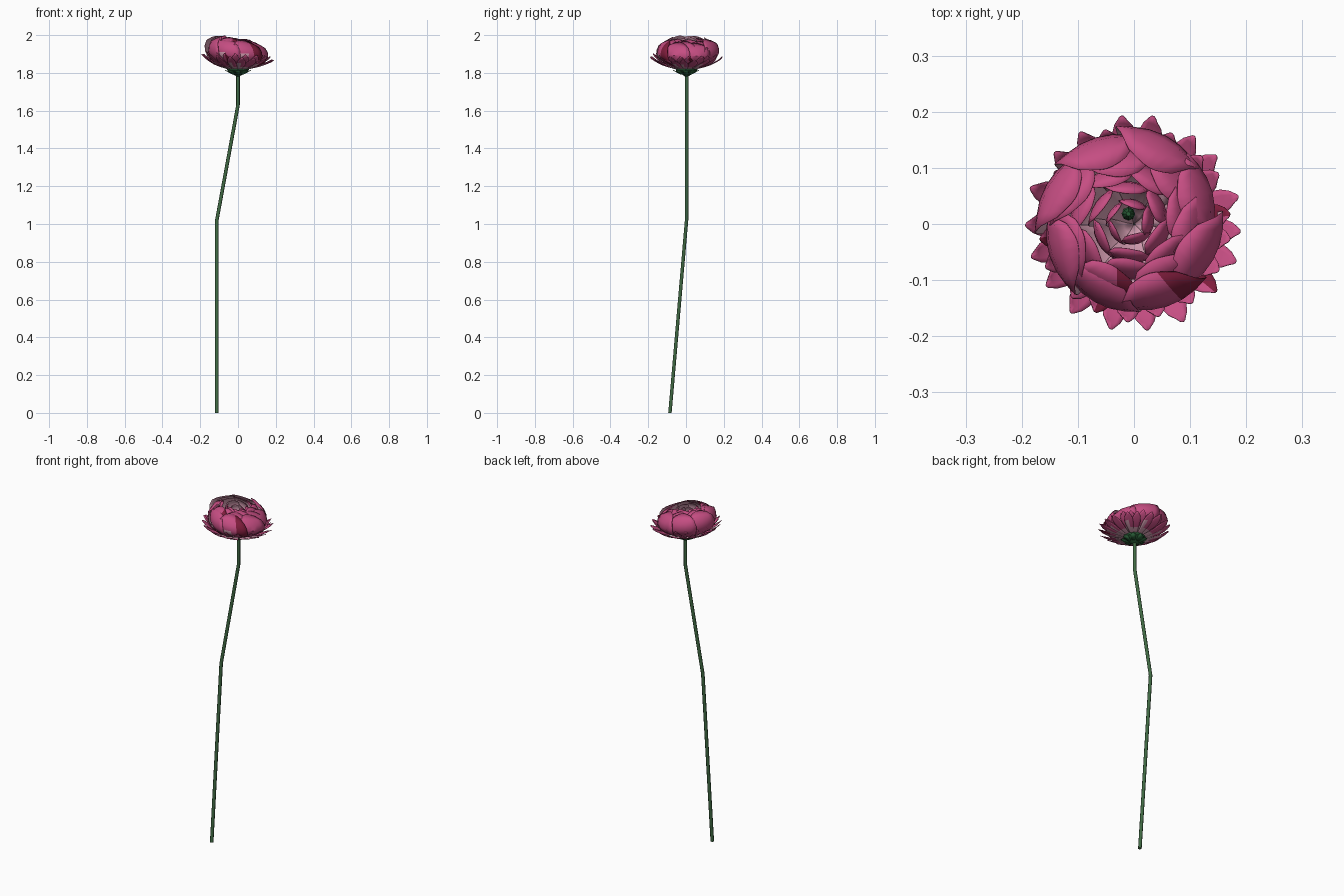
import bpy, bmesh, math, random
from mathutils import Vector

if "Cube" in bpy.data.objects:
    bpy.data.objects.remove(bpy.data.objects["Cube"])
random.seed(4)


def mat(name, c):
    m = bpy.data.materials.new(name)
    m.diffuse_color = (*c, 1)
    m.use_nodes = True
    m.node_tree.nodes["Principled BSDF"].inputs["Base Color"].default_value = m.diffuse_color
    return m


PINK = mat("petal pink", (0.56, 0.075, 0.225))
PALE = mat("pale pink", (0.70, 0.36, 0.47))
DARK = mat("crimson", (0.21, 0.012, 0.045))
STEM = mat("stem green", (0.05, 0.14, 0.055))
CALYX = mat("calyx green", (0.022, 0.11, 0.038))


def finish(name, bm, mats, smooth=40):
    me = bpy.data.meshes.new(name)
    bm.to_mesh(me)
    bm.free()
    for m in mats:
        me.materials.append(m)
    ob = bpy.data.objects.new(name, me)
    bpy.context.collection.objects.link(ob)
    bpy.ops.object.select_all(action='DESELECT')
    ob.select_set(True)
    bpy.context.view_layer.objects.active = ob
    bpy.ops.object.shade_smooth_by_angle(angle=math.radians(smooth))
    return ob


def loft(bm, rings):
    vs = [[bm.verts.new(p) for p in r] for r in rings]
    n = len(vs[0])
    for a, b in zip(vs, vs[1:]):
        for i in range(n):
            j = (i + 1) % n
            bm.faces.new((a[i], a[j], b[j], b[i]))
    bm.faces.new(vs[0][::-1])
    bm.faces.new(vs[-1])


def circle(c, r, n):
    return [Vector(c) + Vector((r * math.cos(k * math.tau / n), r * math.sin(k * math.tau / n), 0))
            for k in range(n)]


def sample(pts, t):
    """Linear lookup along evenly spaced profile points."""
    f = min(max(t, 0), 1) * (len(pts) - 1)
    i = min(int(f), len(pts) - 2)
    return [a + (b - a) * (f - i) for a, b in zip(pts[i], pts[i + 1])]


def petal_ring(name, count, profile, half, widths, start, centre=(0, 0), lean=0.0,
               droop=0.08, skew=0.05, jitter=0.04, rows=7, cols=6, pale_upto=0.15,
               dark_chance=0.2, patch_chance=0.2, inside=None):
    """Ring of cupped petals: pink outside, a pale base, some pale patches and crimson edges."""
    bm = bmesh.new()
    for k in range(count):
        ang = math.radians(start) + k * math.tau / count + random.uniform(-.06, .06)
        size = 1 + random.uniform(-jitter, jitter)
        dark = random.random() < dark_chance
        patch = random.random() < patch_chance
        grid = []
        for i in range(rows + 1):
            t = i / rows
            w = sample(widths, t)[0] * half
            row = []
            for j in range(cols + 1):
                u = 2 * j / cols - 1
                r, z = sample(profile, t * (1 - droop * u * u))
                r *= size * (1 + skew * u)
                a = ang + math.radians(w) * u
                x, y = r * math.cos(a), r * math.sin(a)
                z = 1.82 + (z - 1.82) * (1 + (size - 1) * .8) - lean * x * t
                row.append(bm.verts.new((x + centre[0] * t, y + centre[1] * t, z)))
            grid.append(row)
        for i in range(rows):
            for j in range(cols):
                f = bm.faces.new((grid[i][j], grid[i][j + 1], grid[i + 1][j + 1], grid[i + 1][j]))
                t = i / rows
                if t < pale_upto or (patch and t < .5 and j < cols / 2):
                    f.material_index = 1
                elif dark and j >= cols - 2 and t > .4:
                    f.material_index = 2
    inside = inside or PALE
    ob = finish(name, bm, [PINK, PALE, DARK, inside, PALE, DARK])
    s = ob.modifiers.new("thickness", 'SOLIDIFY')
    s.thickness = 0.0015
    s.offset = -1
    s.material_offset = 3
    return ob


# Bent stem, with two kinks
bm = bmesh.new()
path = [(-.112, -.085, 0), (-.112, .003, 1.02), (0, .005, 1.63), (0, .005, 1.80)]
loft(bm, [circle(p, .0095, 10) for p in path])
finish("stem", bm, [STEM])

# Calyx cup under the flower
bm = bmesh.new()
loft(bm, [circle((0, .003, z), r, 16) for r, z in
          [(.010, 1.782), (.030, 1.795), (.056, 1.812), (.058, 1.822), (.045, 1.828)]])
finish("calyx", bm, [CALYX])

# Small sepals around the cup
bm = bmesh.new()
for k in range(8):
    a = k * math.tau / 8
    pts = [(.028, -.3), (.060, -.28), (.068, 0), (.060, .28), (.028, .3)]
    bm.faces.new([bm.verts.new((r * math.cos(a + d), r * math.sin(a + d), 1.778 + r * .55))
                  for r, d in pts])
sep = finish("sepals", bm, [CALYX])
sep.modifiers.new("thickness", 'SOLIDIFY').thickness = 0.003

# Narrow pointed guard petals in two layers
guard_w = [(1.0,), (1.0,), (1.0,), (.9,), (.68,), (.2,)]
petal_ring("lower_guard_petals", 18,
           [(.03, 1.815), (.08, 1.825), (.125, 1.84), (.155, 1.855), (.175, 1.868), (.193, 1.884)],
           10, guard_w, -3, lean=.08, droop=.05, skew=.02, jitter=.02, cols=4,
           pale_upto=.25, dark_chance=.12, patch_chance=.4, inside=PINK)
petal_ring("upper_guard_petals", 18,
           [(.03, 1.82), (.08, 1.833), (.12, 1.85), (.145, 1.868), (.160, 1.883), (.172, 1.900)],
           10.5, guard_w, 7, lean=.08, droop=.05, skew=.02, jitter=.02, cols=4,
           pale_upto=.25, dark_chance=.12, patch_chance=.4, inside=PINK)

# Large cupped petals curling inward, then smaller rings toward the centre
cup_w = [(.8,), (1.0,), (1.0,), (1.0,), (.95,), (.68,)]
mid = (-.012, .005)
petal_ring("outer_cup_petals", 8,
           [(.03, 1.825), (.098, 1.842), (.147, 1.872), (.164, 1.912), (.147, 1.953), (.100, 1.979)],
           31, cup_w, 20, mid, .16)
petal_ring("second_cup_petals", 7,
           [(.03, 1.83), (.085, 1.85), (.125, 1.885), (.140, 1.925), (.122, 1.962), (.083, 1.984)],
           33, cup_w, 45, mid, .16)
petal_ring("middle_petals", 7,
           [(.025, 1.835), (.065, 1.86), (.095, 1.895), (.106, 1.935), (.094, 1.968), (.068, 1.985)],
           33, cup_w, 10, mid, .15, dark_chance=.1)
petal_ring("inner_petals", 6,
           [(.02, 1.835), (.045, 1.865), (.064, 1.90), (.072, 1.935), (.065, 1.966), (.048, 1.980)],
           37, cup_w, 30, mid, .15, dark_chance=.1)
petal_ring("heart_petals", 5,
           [(.002, 1.835), (.026, 1.86), (.037, 1.895), (.042, 1.93), (.038, 1.957), (.026, 1.970)],
           44, cup_w, 0, mid, .15, dark_chance=.1)

# Green pistil in the middle
bm = bmesh.new()
loft(bm, [circle((-.01, .018, z), r, 8) for r, z in
          [(.009, 1.83), (.012, 1.88), (.010, 1.915), (.004, 1.93)]])
finish("pistil", bm, [CALYX])
